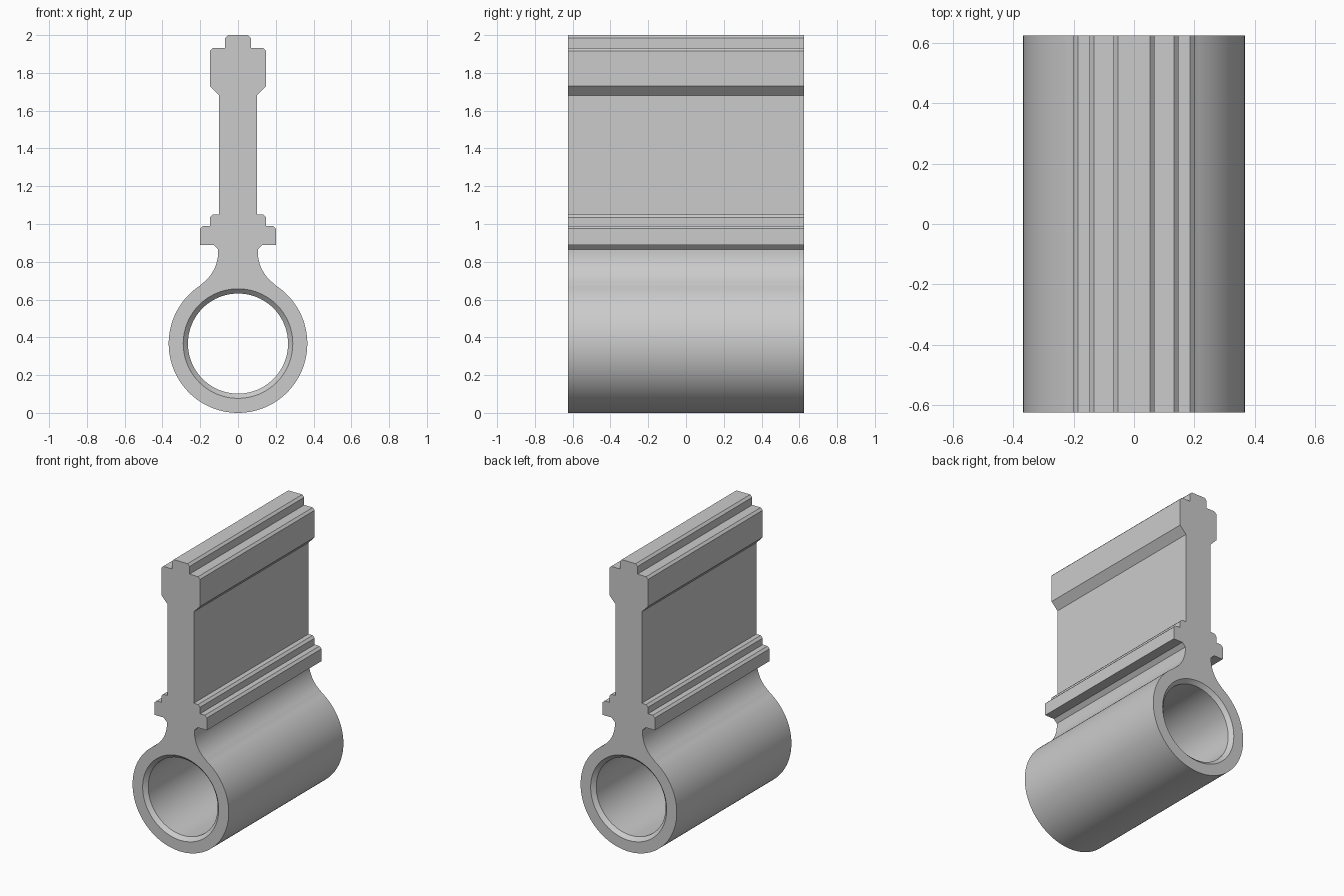
import bpy
import bmesh
from math import sin, cos, radians, atan2, pi
from mathutils import Vector

cube = bpy.data.objects.get("Cube")
if cube:
    bpy.data.objects.remove(cube, do_unlink=True)

HALF_LEN = 0.625           # half length along y
RING_Z, RING_R = 0.367, 0.367
BORE_R, CHAMFER = 0.265, 0.025
FILLET = Vector((0.314, 0.853))
FILLET_R = 0.209

grey = bpy.data.materials.new("plain grey")
grey.use_nodes = True
colour = (0.6, 0.6, 0.6, 1)
grey.diffuse_color = colour
grey.node_tree.nodes["Principled BSDF"].inputs["Base Color"].default_value = colour


def arc(cx, cz, r, start, end, steps):
    """Points along an arc, both ends included, angles in radians."""
    angles = [start + (end - start) * i / steps for i in range(steps + 1)]
    return [(cx + r * cos(a), cz + r * sin(a)) for a in angles]


# Right half of the section, from the bottom of the ring up to the top
join = atan2(FILLET.y - RING_Z, FILLET.x)
half = arc(0, RING_Z, RING_R, -pi / 2, join, 48)
half += arc(FILLET.x, FILLET.y, FILLET_R, join + pi, pi, 16)[1:]
half += [
    (0.105, 0.865), (0.13, 0.89), (0.2, 0.89),             # collar underside
    (0.2, 0.975), (0.185, 0.99), (0.148, 0.99),            # collar
    (0.148, 1.035), (0.133, 1.05), (0.1, 1.05),            # small step
    (0.1, 1.68), (0.148, 1.73),                            # web and head flare
    (0.148, 1.917), (0.133, 1.932), (0.068, 1.932),        # head
    (0.068, 1.985), (0.053, 2.0),                          # top rib
]
outline = half + [(-x, z) for x, z in reversed(half[1:])]
rim = arc(0, RING_Z, BORE_R + CHAMFER, 0, 2 * pi, 96)[:-1]
bore = arc(0, RING_Z, BORE_R, 0, 2 * pi, 96)[:-1]

bm = bmesh.new()


def loop(points, y):
    return [bm.verts.new((x, y, z)) for x, z in points]


def bridge(a, b):
    for i in range(len(a)):
        j = (i + 1) % len(a)
        bm.faces.new((a[i], a[j], b[j], b[i]))


def cap(*loops):
    edges = []
    for vs in loops:
        for i, v in enumerate(vs):
            w = vs[(i + 1) % len(vs)]
            edges.append(bm.edges.get((v, w)) or bm.edges.new((v, w)))
    bmesh.ops.triangle_fill(bm, edges=edges, use_beauty=True, normal=(0, 1, 0))


# Outer wall, chamfered bore and the two end faces
outer = [loop(outline, y) for y in (-HALF_LEN, HALF_LEN)]
rims = [loop(rim, y) for y in (-HALF_LEN, HALF_LEN)]
bores = [loop(bore, s * (HALF_LEN - CHAMFER)) for s in (-1, 1)]
bridge(*outer)
bridge(*bores)
for o, r, b in zip(outer, rims, bores):
    bridge(r, b)
    cap(o, r)
bmesh.ops.recalc_face_normals(bm, faces=bm.faces)

mesh = bpy.data.meshes.new("ring_hinge_bar")
bm.to_mesh(mesh)
bm.free()
mesh.materials.append(grey)
bar = bpy.data.objects.new("ring_hinge_bar", mesh)
bpy.context.collection.objects.link(bar)

bpy.ops.object.select_all(action="DESELECT")
bar.select_set(True)
bpy.context.view_layer.objects.active = bar
bpy.ops.object.shade_smooth_by_angle(angle=radians(30))
